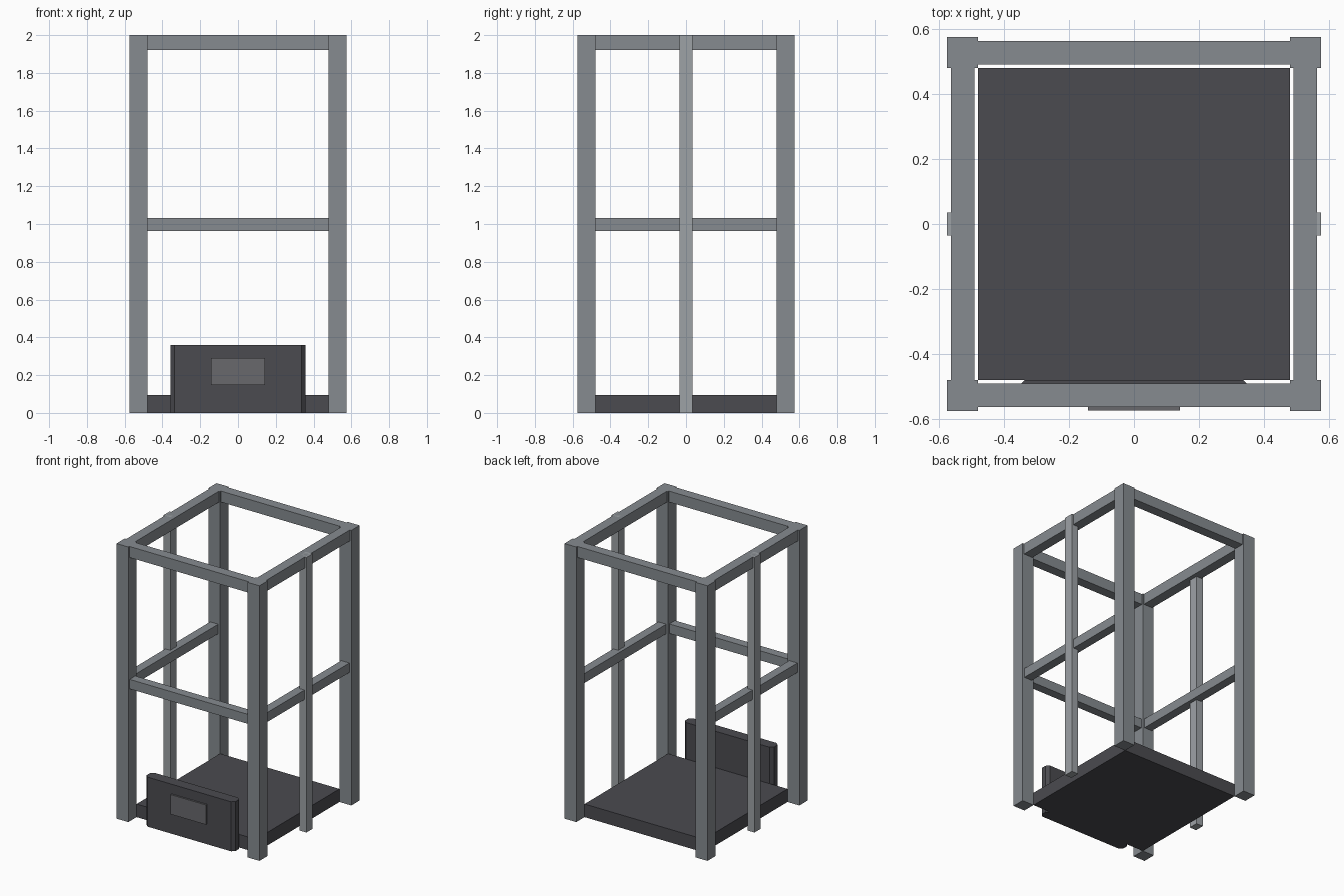
import bpy, bmesh

if "Cube" in bpy.data.objects:
    bpy.data.objects.remove(bpy.data.objects["Cube"])


def material(name, rgb):
    m = bpy.data.materials.new(name)
    m.diffuse_color = (*rgb, 1)
    m.use_nodes = True
    m.node_tree.nodes["Principled BSDF"].inputs["Base Color"].default_value = m.diffuse_color
    return m


steel = material("steel_grey", (0.24, 0.26, 0.28))
light = material("light_steel", (0.34, 0.36, 0.38))
dark = material("dark_grey", (0.07, 0.07, 0.08))
plate = material("plate_grey", (0.14, 0.14, 0.15))


def box(name, x, y, z, mat, chamfer=0):
    """Box from (min, max) ranges, optionally chamfering the vertical edges."""
    bm = bmesh.new()
    bmesh.ops.create_cube(bm, size=1)
    for v in bm.verts:
        v.co = [(r[0] + r[1]) / 2 + c * (r[1] - r[0]) for c, r in zip(v.co, (x, y, z))]
    if chamfer:
        edges = [e for e in bm.edges if abs(e.verts[0].co.z - e.verts[1].co.z) > 1e-4]
        bmesh.ops.bevel(bm, geom=edges, offset=chamfer, segments=1, affect='EDGES')
    me = bpy.data.meshes.new(name)
    bm.to_mesh(me)
    bm.free()
    me.materials.append(mat)
    ob = bpy.data.objects.new(name, me)
    bpy.context.collection.objects.link(ob)
    return ob


def side(s, a, b):
    """Range a..b on the positive or negative side."""
    return (a, b) if s > 0 else (-b, -a)


SPAN = (-0.48, 0.48)
TOP = (1.92, 2.0)
MID = (0.963, 1.032)

# Corner posts
for sx, nx in ((-1, "left"), (1, "right")):
    for sy, ny in ((-1, "front"), (1, "back")):
        box(f"{ny}_{nx}_post", side(sx, 0.48, 0.575), side(sy, 0.48, 0.575), (0, 2), steel)

# Side rails and slim side uprights
for s, n in ((-1, "left"), (1, "right")):
    box(f"{n}_top_rail", side(s, 0.49, 0.563), SPAN, TOP, steel)
    box(f"{n}_middle_rail", side(s, 0.495, 0.56), SPAN, MID, steel)
    box(f"{n}_upright", side(s, 0.52, 0.575), (-0.035, 0.035), (0, 2), light)

# Front and back rails (the back has no middle rail)
for s, n in ((-1, "front"), (1, "back")):
    box(f"{n}_top_rail", SPAN, side(s, 0.49, 0.563), TOP, steel)
box("front_middle_rail", SPAN, (-0.56, -0.495), MID, steel)

# Floor slab
box("floor", SPAN, SPAN, (0, 0.095), dark)

# Front panel with its raised plate
box("front_panel", (-0.358, 0.358), (-0.56, -0.479), (0, 0.36), dark, chamfer=0.022)
box("panel_plate", (-0.142, 0.142), (-0.573, -0.555), (0.147, 0.29), plate)
